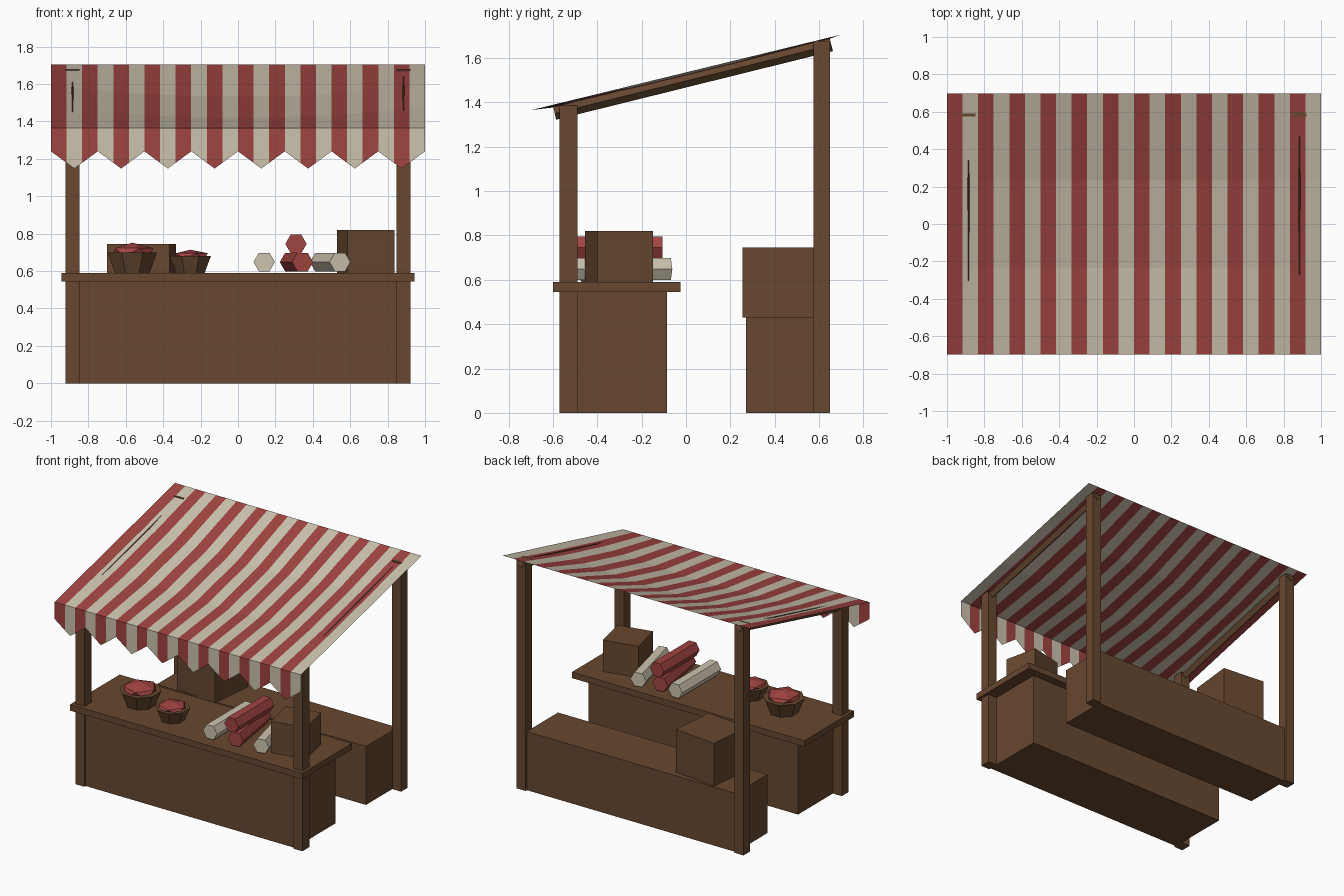
import bpy, bmesh, math
from mathutils import Vector, Matrix

if "Cube" in bpy.data.objects:
    bpy.data.objects.remove(bpy.data.objects["Cube"])


def material(name, rgb):
    m = bpy.data.materials.new(name)
    m.diffuse_color = (*rgb, 1)
    m.use_nodes = True
    m.node_tree.nodes["Principled BSDF"].inputs["Base Color"].default_value = m.diffuse_color
    return m


WOOD = material("brown wood", (0.138, 0.065, 0.029))
RED = material("red cloth", (0.352, 0.058, 0.053))
CREAM = material("cream cloth", (0.61, 0.55, 0.43))


def finish(name, bm, *mats):
    me = bpy.data.meshes.new(name)
    bm.to_mesh(me)
    bm.free()
    for m in mats:
        me.materials.append(m)
    ob = bpy.data.objects.new(name, me)
    bpy.context.collection.objects.link(ob)
    return ob


def box(name, x0, x1, y0, y1, z0, z1, turn=0):
    """Wooden box between limits, turned about its own vertical axis."""
    bm = bmesh.new()
    mat = (Matrix.Translation(((x0 + x1) / 2, (y0 + y1) / 2, (z0 + z1) / 2))
           @ Matrix.Rotation(math.radians(turn), 4, 'Z')
           @ Matrix.Diagonal((x1 - x0, y1 - y0, z1 - z0, 1)))
    bmesh.ops.create_cube(bm, size=1, matrix=mat)
    return finish(name, bm, WOOD)


def prism(name, mat, a, b, r0, r1, sides, turn=0):
    """Flat-sided bar or cone from a to b; turn is the first corner's angle."""
    a, b = Vector(a), Vector(b)
    d = (b - a).normalized()
    ref = Vector((0, 1, 0)) if abs(d.z) > 0.9 else Vector((0, 0, 1))
    side = d.cross(ref).normalized()
    up = side.cross(d)
    bm = bmesh.new()
    rings = []
    for c, r in ((a, r0), (b, r1)):
        rings.append([bm.verts.new(c + r * (math.cos(t) * side + math.sin(t) * up))
                      for t in (math.radians(turn + 360 * i / sides) for i in range(sides))])
    for i in range(sides):
        j = (i + 1) % sides
        bm.faces.new((rings[0][i], rings[0][j], rings[1][j], rings[1][i]))
    bm.faces.new(rings[0])
    bm.faces.new(rings[1])
    bmesh.ops.recalc_face_normals(bm, faces=bm.faces)
    return finish(name, bm, mat)


# counter, bench and crates
box("counter_body", -0.85, 0.85, -0.555, -0.085, 0, 0.55)
box("counter_top", -0.943, 0.943, -0.6, -0.025, 0.545, 0.59)
box("back_bench", -0.85, 0.85, 0.27, 0.635, 0, 0.43)
box("bench_crate", -0.683, -0.347, 0.272, 0.608, 0.43, 0.745, -6)
box("counter_crate", 0.555, 0.811, -0.43, -0.174, 0.59, 0.82, 12.4)

# posts and sloping rafters on both sides
for s, label in ((-1, "left"), (1, "right")):
    x = s * 0.885
    box("front_post_" + label, x - 0.037, x + 0.037, -0.57, -0.49, 0, 1.385)
    box("back_post_" + label, x - 0.037, x + 0.037, 0.575, 0.65, 0, 1.677)
    prism("rafter_" + label, WOOD, (x, -0.592, 1.35), (x, 0.655, 1.659), 0.029, 0.029, 4)

# sagging striped canopy: one column per stripe, three rows
STRIPES, ROWS, HALF_Y, Z_FRONT, Z_BACK = 24, 3, 0.698, 1.365, 1.705
bm = bmesh.new()
grid = []
for i in range(STRIPES + 1):
    x = -1 + 2 * i / STRIPES
    col = []
    for j in range(ROWS + 1):
        t = j / ROWS
        sag = 0.058 * (1 - x * x) if 0 < j < ROWS else 0
        col.append(bm.verts.new((x, HALF_Y * (2 * t - 1),
                                 Z_FRONT + t * (Z_BACK - Z_FRONT) - sag)))
    grid.append(col)
for i in range(STRIPES):
    for j in range(ROWS):
        f = bm.faces.new((grid[i][j], grid[i + 1][j], grid[i + 1][j + 1], grid[i][j + 1]))
        f.material_index = i % 2
finish("canopy", bm, RED, CREAM)

# zigzag valance: two columns per stripe, three stripes per tooth
bm = bmesh.new()
cols = []
for i in range(2 * STRIPES + 1):
    x = -1 + i / STRIPES
    tooth = 1 - abs(i % 6 - 3) / 3
    cols.append([bm.verts.new((x, -HALF_Y, z)) for z in (1.24 - 0.092 * tooth, Z_FRONT)])
for i in range(2 * STRIPES):
    f = bm.faces.new((cols[i][0], cols[i + 1][0], cols[i + 1][1], cols[i][1]))
    f.material_index = (i // 2) % 2
finish("valance", bm, RED, CREAM)

# bowls heaped with red goods
for label, x, y, rim, base, top, peak in (("large", -0.565, -0.325, 0.143, 0.1, 0.698, 0.752),
                                          ("small", -0.255, -0.395, 0.119, 0.083, 0.68, 0.714)):
    prism("bowl_" + label, WOOD, (x, y, 0.59), (x, y, top), base, rim, 8, 22.5)
    bm = bmesh.new()
    bmesh.ops.create_icosphere(bm, subdivisions=1, radius=1, matrix=Matrix.Translation((x, y, top))
                               @ Matrix.Diagonal((rim * 0.88, rim * 0.88, peak - top, 1)))
    finish("bowl_goods_" + label, bm, RED)

# cloth rolls: front end x, back end x, height, front y, back y
for name, mat, xf, xb, z, yf, yb in (("cream_roll_left", CREAM, 0.14, 0.14, 0.648, -0.525, -0.075),
                                     ("red_roll_lower", RED, 0.345, 0.28, 0.648, -0.52, -0.1),
                                     ("red_roll_upper", RED, 0.31, 0.31, 0.745, -0.52, -0.105),
                                     ("cream_roll_right", CREAM, 0.545, 0.44, 0.648, -0.51, -0.075)):
    prism(name, mat, (xf, yf, z), (xb, yb, z), 0.057, 0.057, 6)
